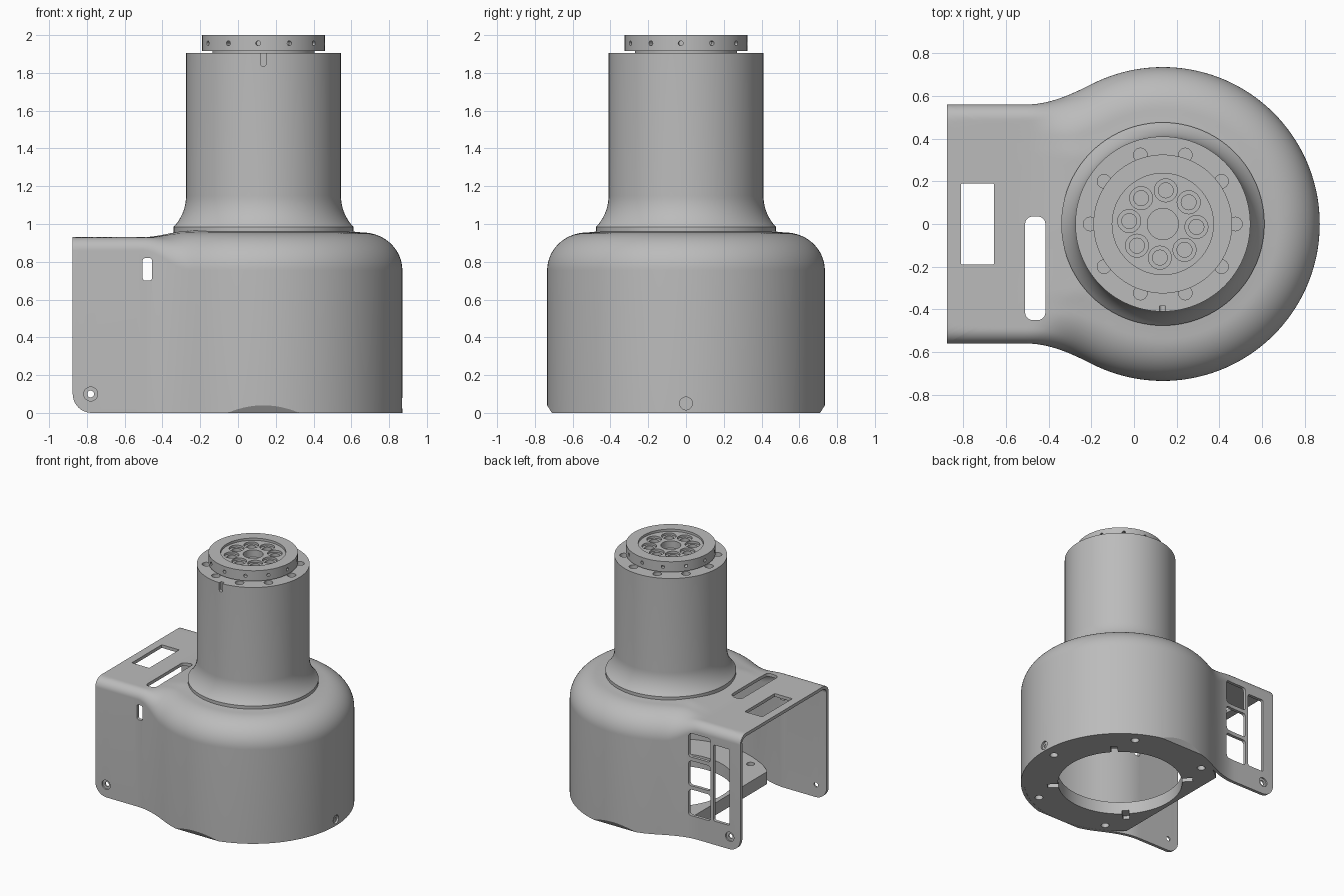
import bpy, bmesh
from math import sin, cos, pi, sqrt, radians, atan2, hypot
from mathutils import Matrix, Vector

cube = bpy.data.objects.get("Cube")
if cube:
    bpy.data.objects.remove(cube, do_unlink=True)

grey = bpy.data.materials.new("light_grey")
grey.use_nodes = True
grey.diffuse_color = (0.5, 0.5, 0.5, 1)
grey.node_tree.nodes["Principled BSDF"].inputs["Base Color"].default_value = (0.5, 0.5, 0.5, 1)

CX = 0.135                      # axis of the round housing and column
RAD = 0.735                     # housing radius
BACK, HALF, ROOF = -0.875, 0.56, 0.93   # open box end, half width, roof height
SIDE = Matrix.Rotation(pi / 2, 4, 'X')  # local z becomes -y
ALONG_X = Matrix(((0, 0, 1, 0), (1, 0, 0, 0), (0, 1, 0, 0), (0, 0, 0, 1)))


def make(name, bm):
    mesh = bpy.data.meshes.new(name)
    bm.to_mesh(mesh)
    bm.free()
    mesh.materials.append(grey)
    obj = bpy.data.objects.new(name, mesh)
    bpy.context.collection.objects.link(obj)
    return obj


def activate(obj):
    bpy.ops.object.select_all(action='DESELECT')
    obj.select_set(True)
    bpy.context.view_layer.objects.active = obj


def lathe(name, profile, steps=96):
    bm = bmesh.new()
    vs = [bm.verts.new((r, 0, z)) for r, z in profile]
    edges = [bm.edges.new((vs[i], vs[(i + 1) % len(vs)])) for i in range(len(vs))]
    bmesh.ops.spin(bm, geom=vs + edges, cent=(0, 0, 0), axis=(0, 0, 1),
                   angle=2 * pi, steps=steps, use_duplicate=False)
    bmesh.ops.remove_doubles(bm, verts=bm.verts, dist=1e-5)
    bmesh.ops.dissolve_degenerate(bm, edges=bm.edges, dist=1e-6)
    bmesh.ops.recalc_face_normals(bm, faces=bm.faces)
    bmesh.ops.translate(bm, verts=bm.verts, vec=(CX, 0, 0))
    return make(name, bm)


def prism(pts, lo, hi, matrix=Matrix()):
    bm = bmesh.new()
    face = bm.faces.new([bm.verts.new((x, y, lo)) for x, y in pts])
    ext = bmesh.ops.extrude_face_region(bm, geom=[face])["geom"]
    bmesh.ops.translate(bm, verts=[v for v in ext if isinstance(v, bmesh.types.BMVert)],
                        vec=(0, 0, hi - lo))
    bmesh.ops.recalc_face_normals(bm, faces=bm.faces)
    bmesh.ops.transform(bm, matrix=matrix, verts=bm.verts)
    obj = make("cutter", bm)
    obj.hide_render = True
    return obj


def disc(x, y, r, n=24):
    return [(x + r * cos(2 * pi * i / n), y + r * sin(2 * pi * i / n)) for i in range(n)]


def rounded(x0, x1, y0, y1, r, n=5):
    pts = []
    corners = ((x1 - r, y1 - r), (x0 + r, y1 - r), (x0 + r, y0 + r), (x1 - r, y0 + r))
    for q, (cx, cy) in enumerate(corners):
        for i in range(n + 1):
            a = pi / 2 * (q + i / n)
            pts.append((cx + r * cos(a), cy + r * sin(a)))
    return pts


def polar(r, degrees):
    return CX + r * cos(radians(degrees)), r * sin(radians(degrees))


def cut(target, cutters):
    activate(target)
    for c in cutters:
        mod = target.modifiers.new("cut", 'BOOLEAN')
        mod.operation, mod.solver, mod.object = 'DIFFERENCE', 'EXACT', c
        bpy.ops.object.modifier_apply(modifier=mod.name)
        bpy.data.objects.remove(c, do_unlink=True)


def chamfers():
    tri = ((0.685, -0.04), (0.76, 0.08), (0.82, -0.04))
    return [prism([(s * y, z) for y, z in tri], -0.4, 0.6, ALONG_X) for s in (1, -1)]


# Housing shell: plan outline, round at one end and a flat-sided box at the other
JOIN = -0.2
join_y = sqrt(RAD ** 2 - (JOIN - CX) ** 2)
slope = (CX - JOIN) / join_y
arc = atan2(join_y, JOIN - CX)


def half_width(x):
    if x <= -0.5:
        return HALF
    if x >= JOIN:
        return RAD
    t = (x + 0.5) / 0.3
    s = t * t * (3 - 2 * t)
    return HALF + (join_y - HALF) * s + slope * 0.3 * (t ** 3 - t * t)


def height(x, y, reach):
    rho = hypot(x - CX, y) * RAD / reach
    if rho < 0.525:
        dome = 0.965 - 0.1 * max(0, rho - 0.425)
    else:
        dome = 0.755 + 0.2 * sqrt(max(0, 1 - ((rho - 0.525) / 0.21) ** 2))
    r = 0.07
    d = min(r, max(0, half_width(x) - abs(y)))
    box = ROOF - r + sqrt(max(0, r * r - (r - d) ** 2))
    w = min(1, max(0, (x + 0.5) / 0.25))
    w = w * w * (3 - 2 * w)
    return dome * w + box * (1 - w)


half = [(CX + RAD * cos(arc * i / 44), RAD * sin(arc * i / 44)) for i in range(45)]
half += [(JOIN - 0.3 * i / 12, half_width(JOIN - 0.3 * i / 12)) for i in range(1, 13)]
half += [(-0.5 + (BACK + 0.5) * i / 10, HALF) for i in range(1, 11)]
half += [(BACK, HALF * cos(pi / 2 * i / 16)) for i in range(1, 16)] + [(BACK, 0)]
outline = half + [(x, -y) for x, y in half[-2:0:-1]]

bm = bmesh.new()
RINGS = 24
columns = []
for px, py in outline:
    reach = hypot(px - CX, py)
    ux, uy = (px - CX) / reach, py / reach
    col = []
    for k in range(RINGS + 1):
        t = 1 - (1 - k / RINGS) ** 2
        r = 0.42 + (reach - 0.42) * t
        x, y = CX + ux * r, uy * r
        col.append(bm.verts.new((x, y, height(x, y, max(reach, RAD)))))
    col.append(bm.verts.new((px, py, 0)))
    columns.append(col)
for i, a in enumerate(columns):
    j = (i + 1) % len(columns)
    b = columns[j]
    open_end = outline[i][0] < BACK + 1e-4 and outline[j][0] < BACK + 1e-4
    for k in range(RINGS if open_end else RINGS + 1):
        bm.faces.new((a[k], a[k + 1], b[k + 1], b[k]))
loose = [v for v in bm.verts if not v.link_faces]
bmesh.ops.delete(bm, geom=loose, context='VERTS')
housing = make("housing_shell", bm)
activate(housing)
solid = housing.modifiers.new("wall", 'SOLIDIFY')
solid.thickness, solid.offset = 0.025, -1
bpy.ops.object.modifier_apply(modifier=solid.name)

# Openings in the housing roof and walls
r = 0.1
corner = [(BACK - 0.1, -0.1), (BACK + r, -0.1)]
corner += [(BACK + r - r * sin(pi / 2 * i / 8), r - r * cos(pi / 2 * i / 8)) for i in range(9)]
corner += [(BACK - 0.1, r)]
cutters = [prism(corner, -0.8, 0.8, SIDE),
           prism(rounded(-0.81, -0.655, -0.19, 0.19, 0.006), 0.8, 1.1),
           prism(rounded(-0.51, -0.415, -0.45, 0.035, 0.035), 0.8, 1.1),
           prism(rounded(-0.505, -0.455, 0.7, 0.82, 0.015), 0.4, 0.7, SIDE),
           prism(rounded(-0.78, -0.635, 0.19, 0.8, 0.015), -0.7, -0.4, SIDE)]
for z0, z1 in ((0.18, 0.39), (0.42, 0.62), (0.65, 0.84)):
    cutters.append(prism(rounded(-0.61, -0.42, z0, z1, 0.025), -0.7, -0.4, SIDE))
cutters.append(prism(disc(-0.78, 0.1, 0.018), -0.8, 0.8, SIDE))
for lo, hi in ((HALF - 0.012, 0.7), (-0.7, 0.012 - HALF)):
    cutters.append(prism(disc(-0.78, 0.1, 0.037), lo, hi, SIDE))
cutters.append(prism(disc(0, 0.05, 0.034), CX + RAD - 0.015, 1, ALONG_X))
cutters.append(prism(disc(0, 0.05, 0.016), CX + RAD - 0.1, 1, ALONG_X))
cut(housing, cutters + chamfers())

# Mounting flange inside the base, cut straight toward the open end
flange = lathe("base_flange", [(0.46, 0.001), (0.715, 0.001), (0.715, 0.1), (0.46, 0.1)])
cutters = [prism(rounded(-0.9, -0.36, -0.9, 0.9, 0.01), -0.1, 0.3)]
cutters += [prism(disc(*polar(0.64, a), 0.03), -0.1, 0.3) for a in (-120, -60, 0, 60, 120)]
for a in (-135, -45, 45, 135):
    turn = Matrix.Translation((CX, 0, 0)) @ Matrix.Rotation(radians(a), 4, 'Z')
    cutters.append(prism(rounded(0.4, 0.54, -0.025, 0.025, 0.005), -0.1, 0.03, turn))
cut(flange, cutters + chamfers())

# Column with a flared foot
flare = [(0.41 + 0.24 - sqrt(0.24 ** 2 - (0.165 * (1 - i / 10)) ** 2), 0.985 + 0.165 * i / 10)
         for i in range(11)]
column = lathe("column", [(0.38, 0.935), (0.475, 0.945)] + flare +
               [(0.41, 1.905), (0, 1.905), (0, 1.86), (0.38, 1.86)])
cutters = [prism(disc(*polar(0.34, 36 * i), 0.032), 1.875, 2) for i in range(10)]
cutters.append(prism(rounded(0.12, 0.148, 1.835, 2, 0.012), 0.385, 0.5, SIDE))
cut(column, cutters)

# Output disc with recessed face, bolt sockets and rim holes
output = lathe("output_disc", [(0, 1.9), (0.27, 1.9), (0.27, 1.917), (0.325, 1.917), (0.325, 2),
                               (0.237, 2), (0.237, 1.982), (0, 1.982)])
cutters = [prism(disc(CX, 0, 0.073, 40), 1.925, 2.1)]
for i in range(8):
    x, y = polar(0.158, 45 * i - 5)
    cutters += [prism(disc(x, y, 0.054), 1.965, 2.1), prism(disc(x, y, 0.035), 1.925, 2.1)]
for i in range(12):
    turn = Matrix.Translation((CX, 0, 0)) @ Matrix.Rotation(radians(30 * i - 5), 4, 'Z')
    cutters.append(prism(disc(0, 1.957, 0.013, 12), 0.29, 0.4, turn @ ALONG_X))
cut(output, cutters)

for obj in (housing, flange, column, output):
    activate(obj)
    bpy.ops.object.shade_smooth_by_angle(angle=radians(30))
